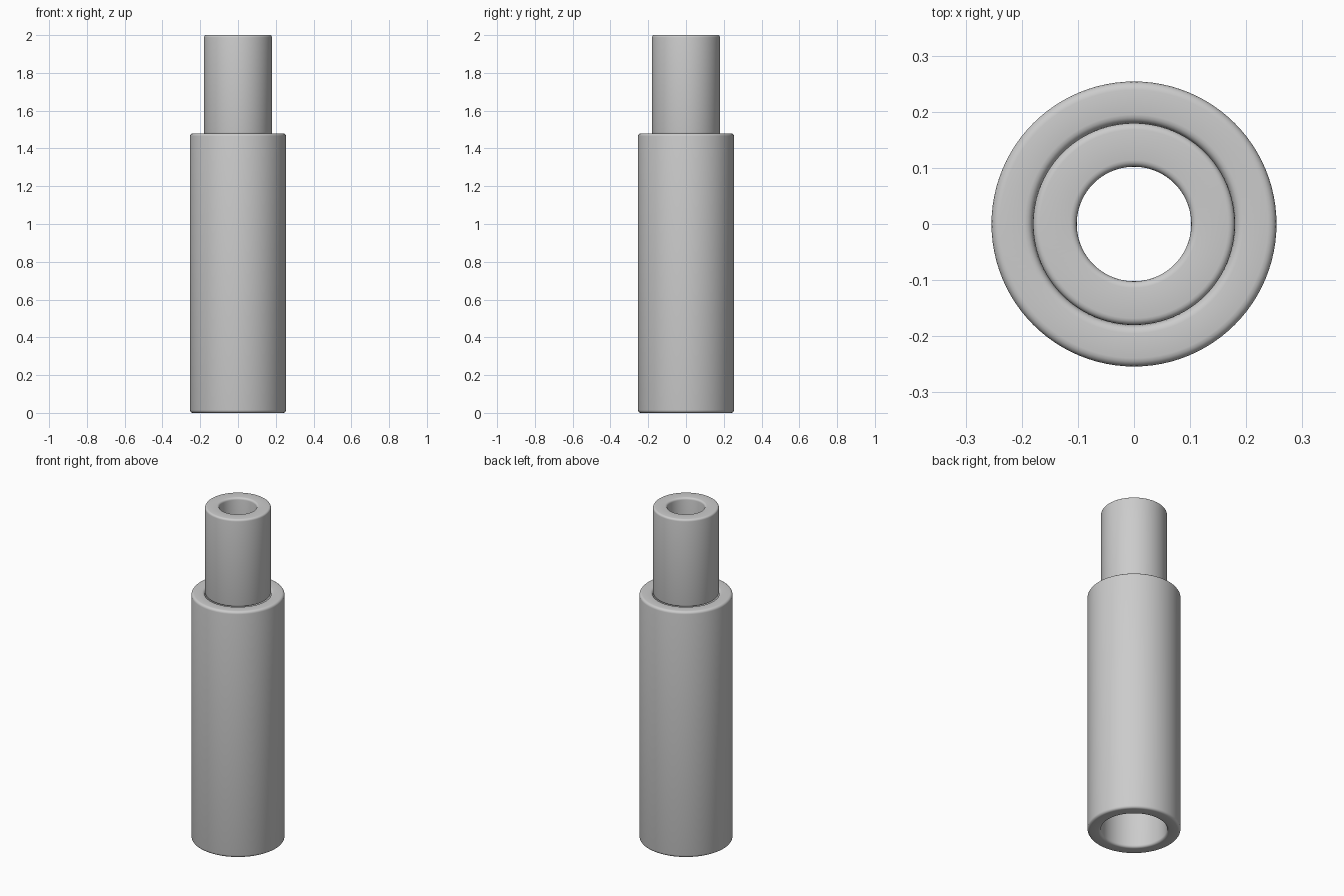
import bpy
import bmesh
from math import cos, sin, pi

cube = bpy.data.objects.get("Cube")
if cube:
    bpy.data.objects.remove(cube, do_unlink=True)

SEGMENTS = 96
ARC_STEPS = 4

grey = bpy.data.materials.new("plain grey")
grey.use_nodes = True
colour = (0.6, 0.6, 0.6, 1)
grey.diffuse_color = colour
grey.node_tree.nodes["Principled BSDF"].inputs["Base Color"].default_value = colour


def rounded_wall(r_in, r_out, z0, z1, bevel):
    """Closed cross-section of a pipe wall with rounded corners."""
    corners = [(r_out - bevel, z0 + bevel, -pi / 2),
               (r_out - bevel, z1 - bevel, 0),
               (r_in + bevel, z1 - bevel, pi / 2),
               (r_in + bevel, z0 + bevel, pi)]
    points = []
    for r, z, start in corners:
        for i in range(ARC_STEPS + 1):
            a = start + pi / 2 * i / ARC_STEPS
            points.append((r + bevel * cos(a), z + bevel * sin(a)))
    return points


def pipe(name, r_in, r_out, z0, z1, bevel):
    """Sweep the wall section around the z axis."""
    profile = rounded_wall(r_in, r_out, z0, z1, bevel)
    bm = bmesh.new()
    rings = []
    for s in range(SEGMENTS):
        a = 2 * pi * s / SEGMENTS
        rings.append([bm.verts.new((r * cos(a), r * sin(a), z)) for r, z in profile])
    count = len(profile)
    for s in range(SEGMENTS):
        ring, following = rings[s], rings[(s + 1) % SEGMENTS]
        for i in range(count):
            j = (i + 1) % count
            bm.faces.new((ring[i], following[i], following[j], ring[j]))
    bmesh.ops.recalc_face_normals(bm, faces=bm.faces)
    mesh = bpy.data.meshes.new(name)
    bm.to_mesh(mesh)
    bm.free()
    mesh.materials.append(grey)
    obj = bpy.data.objects.new(name, mesh)
    bpy.context.collection.objects.link(obj)
    bpy.ops.object.select_all(action='DESELECT')
    obj.select_set(True)
    bpy.context.view_layer.objects.active = obj
    bpy.ops.object.shade_smooth_by_angle()
    return obj


# Wide lower sleeve, open at the bottom
pipe("lower_sleeve", 0.18, 0.254, 0, 1.48, 0.015)

# Narrow tube seated in the mouth of the sleeve
pipe("upper_tube", 0.102, 0.18, 1.473, 2, 0.012)
